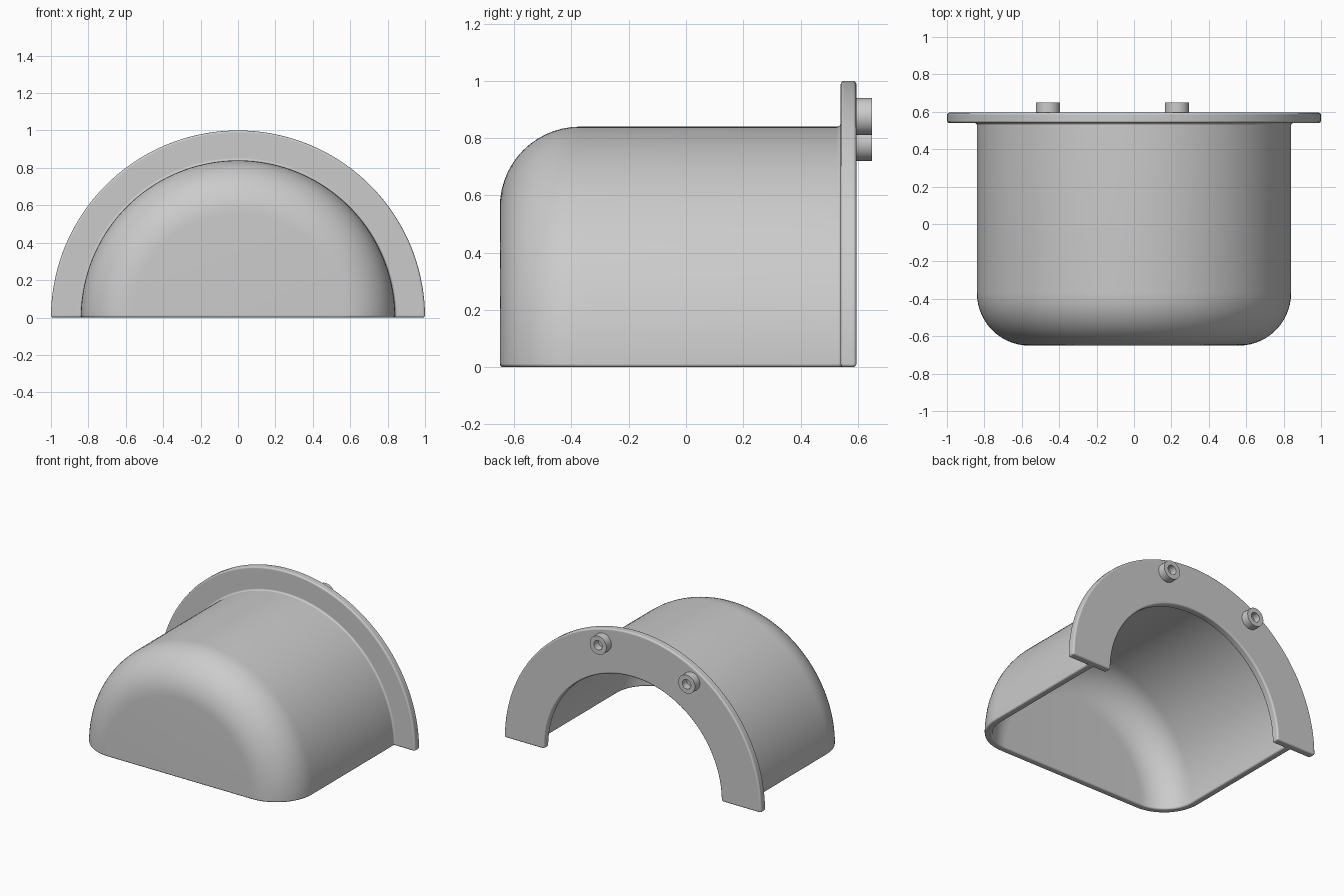
import bpy, bmesh
from math import pi, sin, cos
from mathutils import Vector

cube = bpy.data.objects.get("Cube")
if cube:
    bpy.data.objects.remove(cube, do_unlink=True)

grey = bpy.data.materials.new("plain grey")
grey.use_nodes = True
colour = (0.6, 0.6, 0.6, 1)
grey.diffuse_color = colour
grey.node_tree.nodes["Principled BSDF"].inputs["Base Color"].default_value = colour


def arc(cx, cy, r, steps=14):
    """Quarter round from straight forward to straight sideways."""
    return [(cx + r * sin(a), cy - r * cos(a))
            for a in (i * pi / 2 / steps for i in range(steps + 1))]


def revolve(name, profile, angle, steps, centre, bevel):
    """Turn a (radius, y) profile about a line along y, starting at +x."""
    bm = bmesh.new()
    verts = [bm.verts.new((r, y, 0)) for r, y in profile]
    edges = [bm.edges.new(pair) for pair in zip(verts, verts[1:])]
    bmesh.ops.spin(bm, geom=verts + edges, cent=(0, 0, 0), axis=(0, -1, 0),
                   angle=angle, steps=steps)
    bmesh.ops.remove_doubles(bm, verts=bm.verts, dist=0.0005)
    # Close the cut underside, if there is one
    rim = [e for e in bm.edges if e.is_boundary and
           all(abs(v.co.z) < 0.001 for v in e.verts)]
    if angle < 2 * pi - 0.01:
        bmesh.ops.contextual_create(bm, geom=rim)
    bmesh.ops.dissolve_limit(bm, angle_limit=0.008, verts=bm.verts, edges=bm.edges)
    bmesh.ops.recalc_face_normals(bm, faces=bm.faces)
    mesh = bpy.data.meshes.new(name)
    bm.to_mesh(mesh)
    bm.free()
    mesh.materials.append(grey)
    ob = bpy.data.objects.new(name, mesh)
    ob.location = Vector(centre)
    bpy.context.collection.objects.link(ob)
    bpy.ops.object.select_all(action='DESELECT')
    ob.select_set(True)
    bpy.context.view_layer.objects.active = ob
    bpy.ops.object.shade_smooth_by_angle(angle=pi / 5)
    if bevel:
        mod = ob.modifiers.new("rounded edges", 'BEVEL')
        mod.width = bevel
        mod.segments = 3
        mod.limit_method = 'ANGLE'
        mod.angle_limit = pi / 6
        mod.harden_normals = True
    return ob


# Half-round hollow hood with a flange that overhangs the wall on both sides
outer = [(0, -0.65)] + arc(0.56, -0.37, 0.28)
flange = [(0.84, 0.54), (1.0, 0.54), (1.0, 0.595), (0.69, 0.595),
          (0.69, 0.54), (0.79, 0.54)]
inner = arc(0.56, -0.37, 0.23)[::-1] + [(0, -0.60)]
revolve("hood_shell", outer + flange + inner, pi, 72, (0, 0, 0), 0.012)

# Hollow mounting bosses on the back of the flange
boss = [(0.065, 0.58), (0.065, 0.65), (0.033, 0.65), (0.033, 0.6), (0, 0.6)]
for side, x, z in (("left", 0.23, 0.875), ("right", -0.46, 0.785)):
    revolve("boss_" + side, boss, 2 * pi, 32, (x, 0, z), 0)
